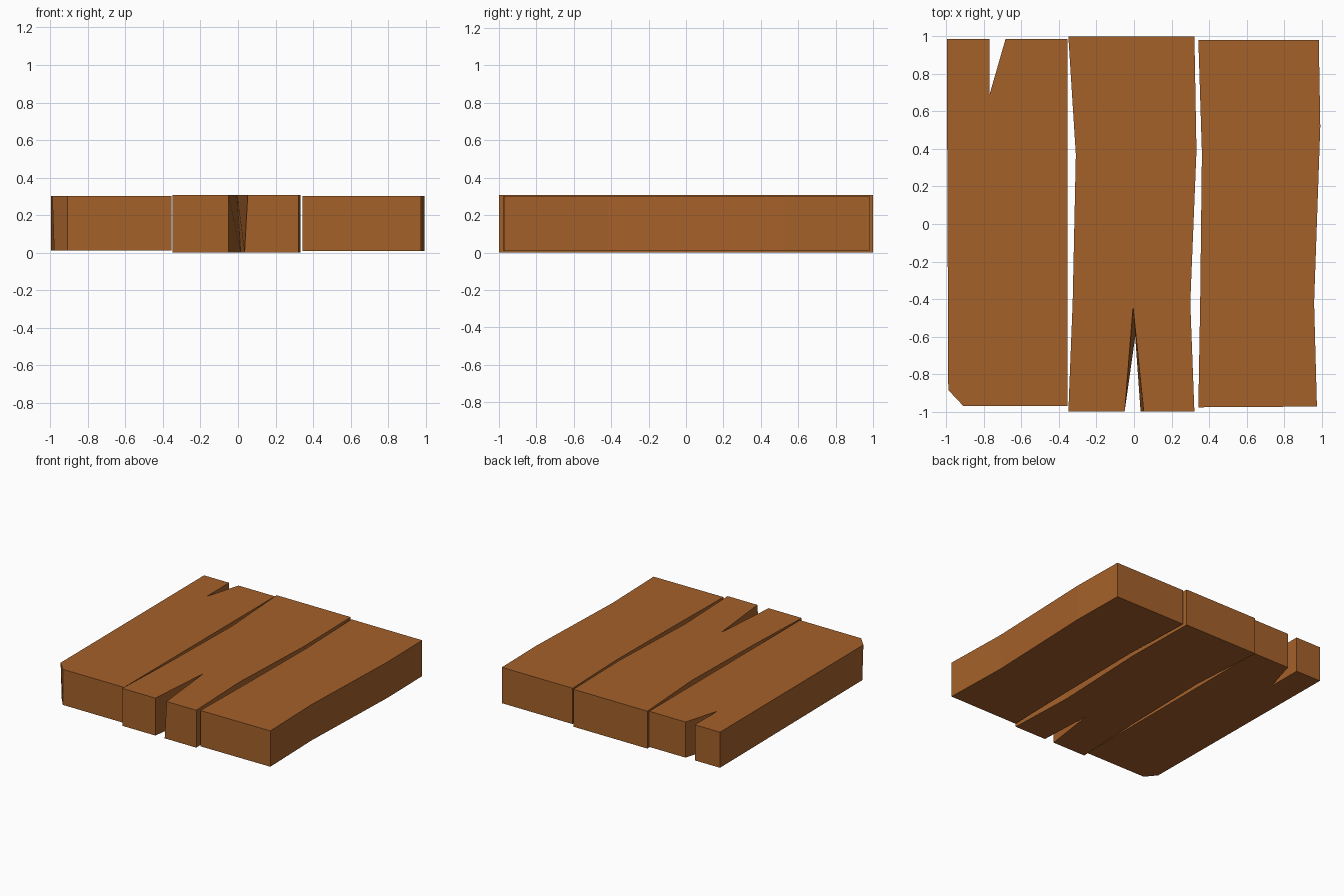
import bpy
import bmesh

if "Cube" in bpy.data.objects:
    bpy.data.objects.remove(bpy.data.objects["Cube"])

wood = bpy.data.materials.new("brown wood")
wood.diffuse_color = (0.375, 0.119, 0.023, 1)
wood.use_nodes = True
wood.node_tree.nodes["Principled BSDF"].inputs["Base Color"].default_value = wood.diffuse_color


def plank(name, outline, z0, z1, bottom_moves=None):
    """Extrude a plan outline; bottom_moves shifts chosen corners of the underside."""
    bm = bmesh.new()
    low = list(outline)
    for i, p in (bottom_moves or {}).items():
        low[i] = p
    top = [bm.verts.new((x, y, z1)) for x, y in outline]
    bot = [bm.verts.new((x, y, z0)) for x, y in low]
    bm.faces.new(top)
    bm.faces.new(bot[::-1])
    n = len(top)
    for i in range(n):
        j = (i + 1) % n
        bm.faces.new((top[i], bot[i], bot[j], top[j]))
    bmesh.ops.recalc_face_normals(bm, faces=bm.faces)
    # split the concave caps cleanly
    bmesh.ops.triangulate(bm, faces=[f for f in bm.faces if len(f.verts) > 4])
    mesh = bpy.data.meshes.new(name)
    bm.to_mesh(mesh)
    bm.free()
    mesh.materials.append(wood)
    obj = bpy.data.objects.new(name, mesh)
    bpy.context.collection.objects.link(obj)
    return obj


# left plank: split at the back, chipped front corner
plank("left_plank",
      [(-0.998, 0.985), (-0.99, -0.885), (-0.91, -0.97), (-0.355, -0.97),
       (-0.355, 0.985), (-0.685, 0.985), (-0.77, 0.69), (-0.77, 0.985)],
      0.01, 0.302, {1: (-0.98, -0.885)})

# middle plank: wavy sides and a slanted crack at the front
plank("middle_plank",
      [(-0.35, 1.0), (-0.31, 0.37), (-0.327, -0.42), (-0.35, -1.0),
       (-0.05, -1.0), (-0.005, -0.44), (0.052, -1.0), (0.322, -1.0),
       (0.30, -0.42), (0.333, 0.39), (0.322, 1.0)],
      0.0, 0.307, {5: (0.015, -0.54), 6: (0.035, -1.0)})

# right plank: wavy sides
plank("right_plank",
      [(0.343, 0.98), (0.362, 0.38), (0.353, -0.4), (0.343, -0.977),
       (0.975, -0.973), (0.96, -0.42), (0.993, 0.52), (0.985, 0.98)],
      0.008, 0.302)
